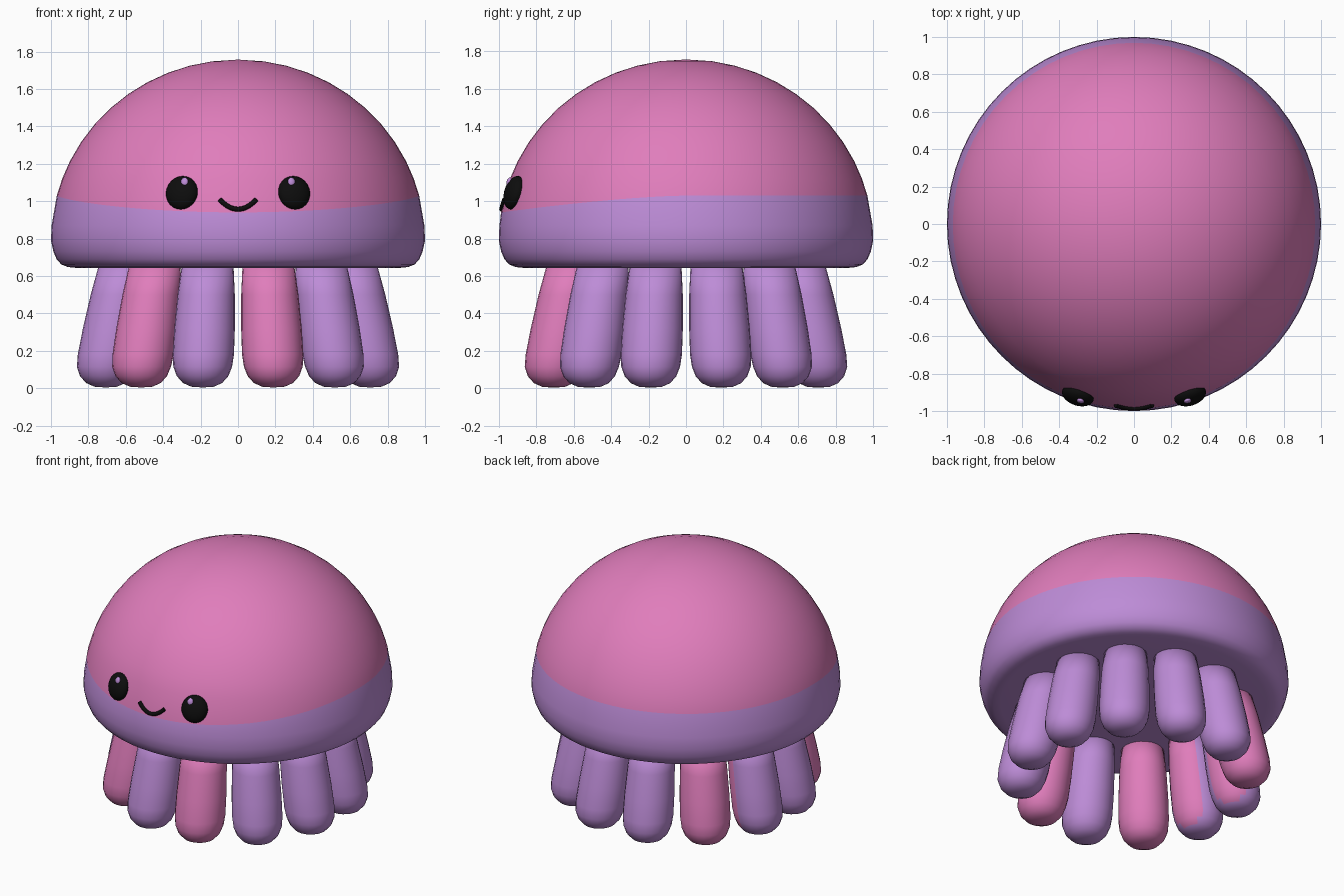
import bpy, bmesh, math
from mathutils import Vector, Matrix

if "Cube" in bpy.data.objects:
    bpy.data.objects.remove(bpy.data.objects["Cube"])


def material(name, col):
    m = bpy.data.materials.new(name)
    m.diffuse_color = (*col, 1)
    m.use_nodes = True
    m.node_tree.nodes["Principled BSDF"].inputs["Base Color"].default_value = m.diffuse_color
    return m


PINK = material("pink", (0.745, 0.205, 0.50))
PURPLE = material("lavender", (0.51, 0.262, 0.68))
BLACK = material("black", (0.004, 0.004, 0.004))


def finish(bm, name, mats, rule=None):
    """Turn a bmesh into a smooth object; rule(face) gives the material index."""
    bmesh.ops.recalc_face_normals(bm, faces=bm.faces)
    for f in bm.faces:
        f.normal_update()
        f.smooth = True
        if rule:
            f.material_index = rule(f)
    me = bpy.data.meshes.new(name)
    bm.to_mesh(me)
    bm.free()
    for m in mats:
        me.materials.append(m)
    ob = bpy.data.objects.new(name, me)
    bpy.context.collection.objects.link(ob)
    return ob


def lathe(rings, n, point):
    """Closed revolved surface; point(ring, angle) gives each vertex."""
    bm = bmesh.new()
    rows = []
    for r in rings:
        if r[0] == 0:
            rows.append([bm.verts.new(point(r, 0))] * n)
        else:
            rows.append([bm.verts.new(point(r, 2 * math.pi * i / n)) for i in range(n)])
    for a, b in zip(rows, rows[1:]):
        for i in range(n):
            j = (i + 1) % n
            quad = list(dict.fromkeys((a[i], a[j], b[j], b[i])))
            bm.faces.new(quad)
    return bm


# Dome: half ellipsoid with rounded lower rim and flat underside
CZ, H = 0.79, 0.967


def dome_radius(z):
    return math.sqrt(max(0, 1 - ((z - CZ) / H) ** 2))


def band_height(a):
    return 1.03 - 0.09 * max(0, -math.sin(a)) ** 1.5


BAND = "band"
dome_rings = [(0, 0.643), (0.5, 0.643), (0.86, 0.643), (0.91, 0.648), (0.945, 0.662),
              (0.97, 0.69), (0.987, 0.73), (1.0, 0.79), (dome_radius(0.87), 0.87),
              (1, BAND)]
dome_rings += [(math.cos(t), CZ + H * math.sin(t))
               for t in [math.radians(d) for d in (20, 26, 33, 40, 47, 54, 61, 68, 75, 82)]]
dome_rings.append((0, CZ + H))


def dome_point(ring, a):
    r, z = ring
    if z == BAND:
        z = band_height(a)
        r = dome_radius(z)
    return (r * math.cos(a), r * math.sin(a), z)


def dome_rule(f):
    c = f.calc_center_median()
    return 0 if c.z > band_height(math.atan2(c.y, c.x)) else 1


dome = finish(lathe(dome_rings, 64, dome_point), "dome_body", [PINK, PURPLE], dome_rule)
dome.select_set(True)
bpy.context.view_layer.objects.active = dome
bpy.ops.object.shade_smooth_by_angle(angle=math.radians(50))

# Twelve tentacles in a ring, leaning outwards towards the ground
profile = [(0, 0.004), (0.06, 0.008), (0.105, 0.028), (0.138, 0.065), (0.157, 0.115),
           (0.164, 0.18), (0.162, 0.32), (0.153, 0.50), (0.138, 0.66), (0, 0.66)]
PINK_LEGS = (135, 225, 285)
PARTLY_PINK = {195: 15, 165: 30}  # tentacle angle: direction its pink side faces

for k in range(12):
    deg = 15 + 30 * k
    out = Vector((math.cos(math.radians(deg)), math.sin(math.radians(deg)), 0))

    def leg_point(ring, a):
        r, z = ring
        centre = out * (0.732 - 0.105 * max(0, z - 0.1) / 0.56)
        return centre + Vector((r * math.cos(a), r * math.sin(a), z))

    def leg_rule(f):
        if deg in PINK_LEGS:
            return 0
        if deg in PARTLY_PINK:
            d = math.radians(PARTLY_PINK[deg])
            return 0 if f.normal.dot(Vector((math.cos(d), math.sin(d), 0))) > 0.65 else 1
        return 1

    finish(lathe(profile, 24, leg_point), f"tentacle_{k + 1}", [PINK, PURPLE], leg_rule)


def blob(name, matrix, scale, mat):
    bm = bmesh.new()
    bmesh.ops.create_uvsphere(bm, u_segments=24, v_segments=14, radius=1,
                              matrix=matrix @ Matrix.Diagonal((*scale, 1)))
    return finish(bm, name, [mat])


def on_dome(x, z):
    return Vector((x, -math.sqrt(dome_radius(z) ** 2 - x * x), z))


# Eyes with small highlights
for s, side in ((-1, "left"), (1, "right")):
    p = on_dome(0.30 * s, 1.045)
    normal = Vector((p.x, p.y, (p.z - CZ) / H ** 2))
    frame = Matrix.Translation(p) @ normal.to_track_quat('Z', 'Y').to_matrix().to_4x4()
    blob(f"{side}_eye", frame, (0.088, 0.092, 0.05), BLACK)
    blob(f"{side}_eye_highlight", frame @ Matrix.Translation((-0.022 * s, 0.05, 0.038)),
         (0.02, 0.024, 0.012), PURPLE)

# Smiling mouth: thin tube following the dome
cu = bpy.data.curves.new("mouth", 'CURVE')
cu.dimensions = '3D'
cu.bevel_depth = 0.013
cu.bevel_resolution = 3
cu.use_fill_caps = True
sp = cu.splines.new('POLY')
N = 17
sp.points.add(N - 1)
for i in range(N):
    t = -1 + 2 * i / (N - 1)
    sp.points[i].co = (*on_dome(0.098 * t, 0.957 + 0.052 * t * t), 1)
cu.materials.append(BLACK)
mouth = bpy.data.objects.new("mouth", cu)
bpy.context.collection.objects.link(mouth)
